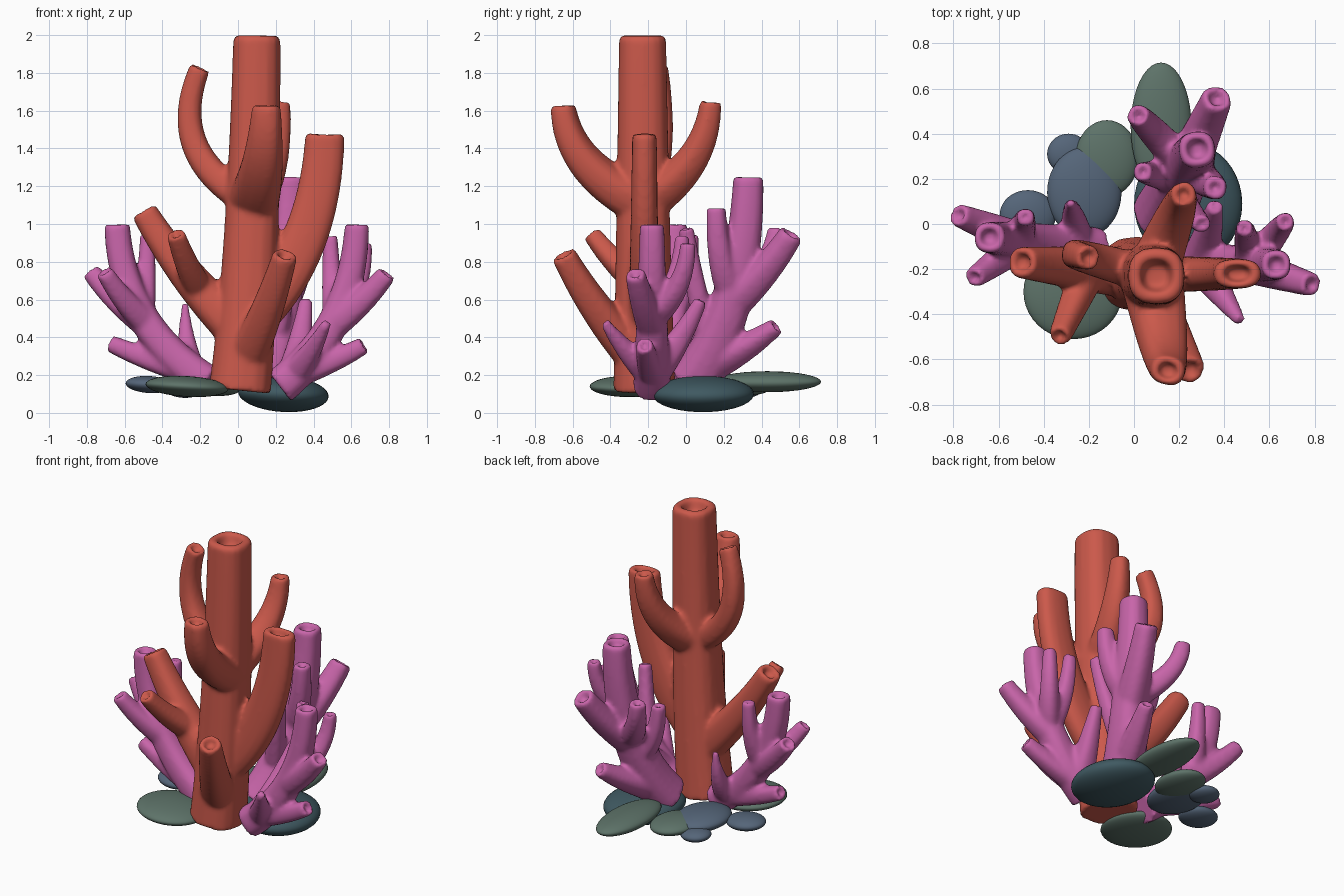
import bpy, bmesh, math
from mathutils import Vector

if "Cube" in bpy.data.objects:
    bpy.data.objects.remove(bpy.data.objects["Cube"])


def material(name, r, g, b):
    m = bpy.data.materials.new(name)
    m.diffuse_color = (r, g, b, 1)
    m.use_nodes = True
    m.node_tree.nodes["Principled BSDF"].inputs["Base Color"].default_value = m.diffuse_color
    return m


RED = material("coral_red", .60, .10, .07)
PINK = material("coral_pink", .58, .13, .40)
GREEN = material("stone_green", .11, .17, .14)
BLUE = material("stone_blue", .09, .13, .19)
TEAL = material("stone_teal", .05, .10, .12)

# how a branch bends: share of its sideways travel done by mid-length
STRAIGHT, UPTURN, HOOK = .58, .95, 1.7
STEPS, SIDES = 20, 16


class Coral:
    """Collects bent, tapering branches, then fuses them into one soft skin."""

    def __init__(self, name, mat):
        self.name, self.mat, self.bm = name, mat, bmesh.new()

    def branch(self, start, tip, r, bend, root=None, flat=1):
        p, q = Vector(start), Vector(tip)
        d, rise = q - p, max(1 - bend, .35)
        c = p + Vector((d.x * bend, d.y * bend, d.z * rise))
        root = root or r + .03
        path, rings, b = [], [], Vector((0, 1, 0))
        for i in range(STEPS + 1):
            t = i / STEPS
            pos = p * (1 - t) ** 2 + c * (2 * t * (1 - t)) + q * t * t
            tan = ((c - p) * (1 - t) + (q - c) * t).normalized()
            b = (b - tan * b.dot(tan)).normalized()
            path.append(pos)
            # rounded-square section; the tip closes with a dimple
            size = root + (r - root) * t
            shape = [(0, 1)]
            if i == STEPS:
                shape = [(-.15, 1), (0, .85)] + ([(0, .62), (-.6, .4)] if r > .03 else [])
            for along, wide in shape:
                ring = []
                for k in range(SIDES):
                    w = math.tau * k / SIDES
                    x, y = (math.copysign(abs(v) ** .8, v) * size * wide
                            for v in (math.cos(w), math.sin(w)))
                    ring.append(self.bm.verts.new(
                        pos + tan * along * r + b.cross(tan) * x + b * y * flat))
                rings.append(ring)
        for lo, hi in zip(rings, rings[1:]):
            for k in range(SIDES):
                j = (k + 1) % SIDES
                self.bm.faces.new((lo[k], lo[j], hi[j], hi[k]))
        self.bm.faces.new(rings[0][::-1])
        self.bm.faces.new(rings[-1])
        # lets a child branch start anywhere along this one
        return lambda f: path[round(f * STEPS)]

    def finish(self):
        bmesh.ops.recalc_face_normals(self.bm, faces=self.bm.faces)
        me = bpy.data.meshes.new(self.name)
        self.bm.to_mesh(me)
        self.bm.free()
        me.materials.append(self.mat)
        ob = bpy.data.objects.new(self.name, me)
        bpy.context.collection.objects.link(ob)
        fuse = ob.modifiers.new("fuse", 'REMESH')
        fuse.mode, fuse.voxel_size, fuse.use_smooth_shade = 'VOXEL', .014, True
        soft = ob.modifiers.new("soften", 'SMOOTH')
        soft.factor, soft.iterations = .5, 6


# tall red coral: trunk, three upper arms, then the lower arms
red = Coral("red_coral", RED)
trunk = red.branch((.01, -.22, .12), (.1, -.23, 2), .125, .8, root=.165)
red.branch(trunk(.6), (-.2, -.15, 1.83), .055, HOOK)
red.branch(trunk(.6), (.15, -.65, 1.63), .075, UPTURN, root=.14, flat=.85)
red.branch(trunk(.6), (.22, .13, 1.65), .055, UPTURN, root=.11)
red.branch(trunk(.25), (.46, -.22, 1.48), .105, UPTURN, flat=.62)
red.branch(trunk(.1), (.25, -.65, .84), .065, STRAIGHT, root=.11)
left_arm = red.branch(trunk(.2), (-.5, -.17, 1.07), .07, STRAIGHT, root=.12)
red.branch(left_arm(.4), (-.33, -.5, .95), .048, STRAIGHT)
red.finish()

# left pink coral
left = Coral("left_pink_coral", PINK)
stem = left.branch((-.16, -.11, .16), (-.64, -.06, 1), .068, UPTURN, root=.095)
left.branch(stem(.45), (-.78, .04, .75), .05, STRAIGHT)
left.branch(stem(.45), (-.71, -.24, .75), .045, STRAIGHT)
left.branch(stem(.5), (-.48, .03, .95), .038, UPTURN)
left.branch(stem(.1), (-.68, -.03, .37), .045, STRAIGHT)
left.branch(stem(.1), (-.28, .09, .58), .018, UPTURN, root=.08)
left.finish()

# right pink coral
right = Coral("right_pink_coral", PINK)
stem = right.branch((.22, -.18, .14), (.63, -.18, 1), .065, UPTURN, root=.1)
right.branch(stem(.45), (.79, -.27, .74), .052, STRAIGHT)
right.branch(stem(.5), (.67, .01, .9), .04, UPTURN)
right.branch(stem(.5), (.49, -.02, .94), .038, UPTURN)
right.branch(stem(.1), (.67, -.22, .36), .046, STRAIGHT)
right.branch(stem(.1), (.47, -.43, .48), .025, STRAIGHT, root=.08)
right.branch(stem(.1), (.36, .08, .6), .035, STRAIGHT, root=.09)
right.finish()

# back pink coral
back = Coral("back_pink_coral", PINK)
stem = back.branch((.12, .03, .16), (.28, .33, 1.25), .08, UPTURN, root=.13)
back.branch(stem(.45), (.37, .56, .95), .065, STRAIGHT)
back.branch(stem(.5), (.36, .16, 1.09), .05, UPTURN)
back.branch(stem(.5), (.02, .48, .98), .048, UPTURN)
back.branch(stem(.35), (.04, .23, .86), .042, UPTURN)
back.branch(stem(.1), (.3, .48, .46), .045, STRAIGHT, root=.1)
back.branch(stem(.2), (.3, 0, .98), .04, STRAIGHT)
back.finish()


# flat pebbles under the corals
def pebble(name, mat, centre, size):
    bpy.ops.mesh.primitive_uv_sphere_add(segments=40, ring_count=20, location=centre,
                                         rotation=(0, .06, 0))
    ob = bpy.context.object
    ob.name, ob.scale = name, size
    ob.data.materials.append(mat)
    bpy.ops.object.shade_smooth()


pebble("large_right_pebble", TEAL, (.24, .09, .1), (.24, .27, .095))
pebble("back_pebble", GREEN, (.12, .43, .165), (.135, .285, .055))
pebble("back_left_pebble", GREEN, (-.12, .29, .14), (.14, .17, .05))
pebble("left_pebble", BLUE, (-.22, .14, .15), (.165, .2, .06))
pebble("small_pebble", BLUE, (-.29, .31, .12), (.095, .09, .04))
pebble("outer_left_pebble", BLUE, (-.47, .04, .15), (.125, .11, .045))
pebble("front_left_pebble", GREEN, (-.27, -.3, .14), (.22, .21, .055))
